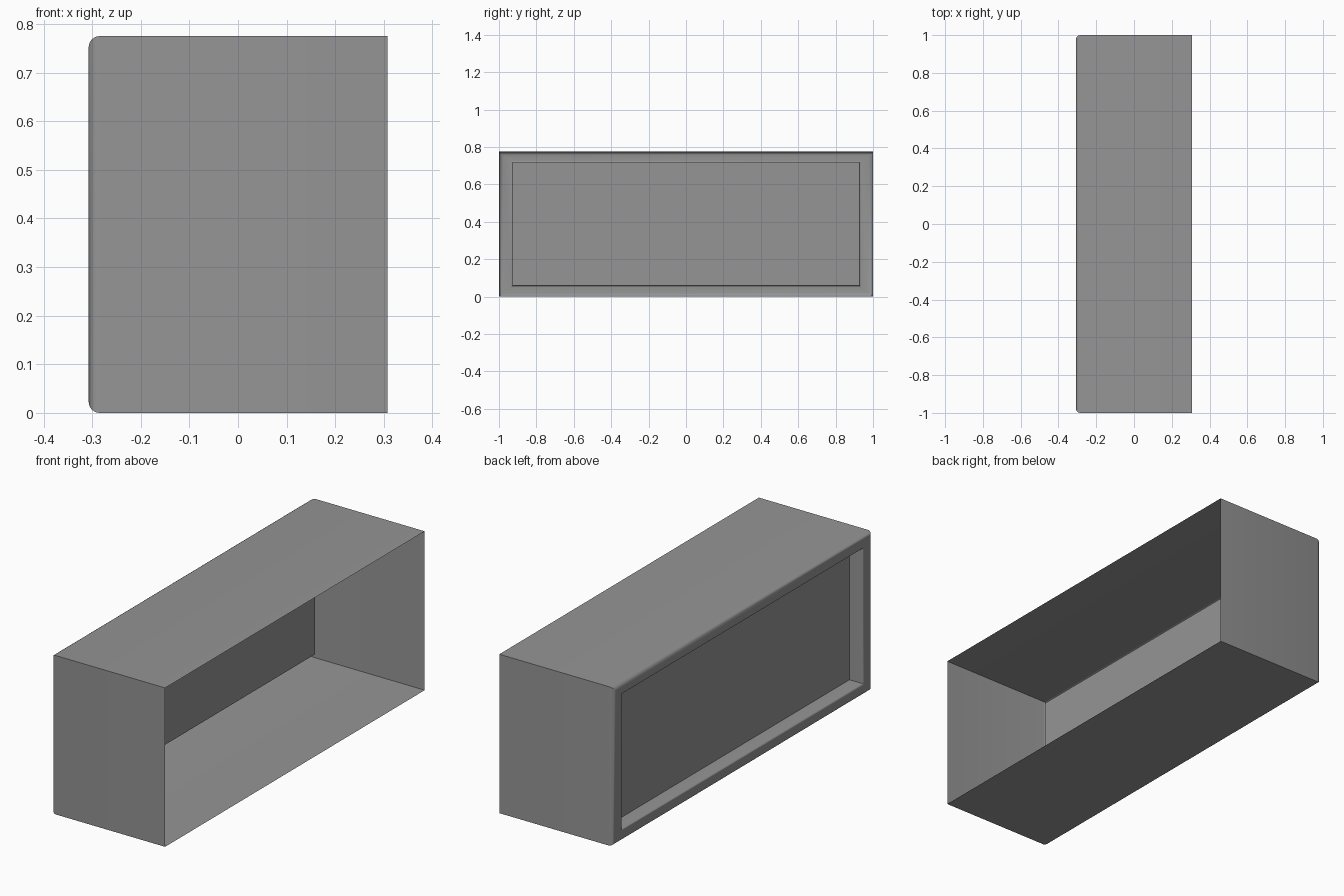
import bpy, bmesh, math

cube = bpy.data.objects.get("Cube")
if cube:
    bpy.data.objects.remove(cube)

# Overall sizes
FRONT, BACK, PANEL = 0.307, -0.307, -0.233
HALF_Y, HEIGHT = 1.0, 0.775
RIM_Y, RIM_Z = 0.073, 0.059
ROUND, LIP, STEPS = 0.022, 0.01, 4

grey = bpy.data.materials.new("mid_grey")
grey.use_nodes = True
colour = (0.3, 0.3, 0.3, 1)
grey.diffuse_color = colour
grey.node_tree.nodes["Principled BSDF"].inputs["Base Color"].default_value = colour

# Profile from the open end, round the rim and into the recess: (x, inset y, inset z)
profile = [(FRONT, 0, 0)]
for i in range(STEPS + 1):
    a = math.pi / 2 * i / STEPS
    inset = ROUND * (1 - math.cos(a))
    profile.append((BACK + ROUND * (1 - math.sin(a)), inset, inset))
for i in range(STEPS + 1):
    a = math.pi / 2 * i / STEPS
    back_off = LIP * (1 - math.sin(a))
    profile.append((BACK + LIP * (1 - math.cos(a)), RIM_Y - back_off, RIM_Z - back_off))
profile.append((PANEL, RIM_Y, RIM_Z))

# Sweep the profile round the rectangle as one open shell
bm = bmesh.new()
rings = []
for x, dy, dz in profile:
    y, low, high = HALF_Y - dy, dz, HEIGHT - dz
    rings.append([bm.verts.new((x, *p)) for p in ((-y, low), (y, low), (y, high), (-y, high))])
for a, b in zip(rings, rings[1:]):
    for i in range(4):
        j = (i + 1) % 4
        bm.faces.new((a[i], b[i], b[j], a[j]))
# Recessed panel
bm.faces.new(rings[-1][::-1])

mesh = bpy.data.meshes.new("open_box_shell")
bm.to_mesh(mesh)
bm.free()
mesh.materials.append(grey)
shell = bpy.data.objects.new("open_box_shell", mesh)
bpy.context.collection.objects.link(shell)
bpy.context.view_layer.objects.active = shell
shell.select_set(True)
bpy.ops.object.shade_smooth_by_angle(angle=math.radians(35))
